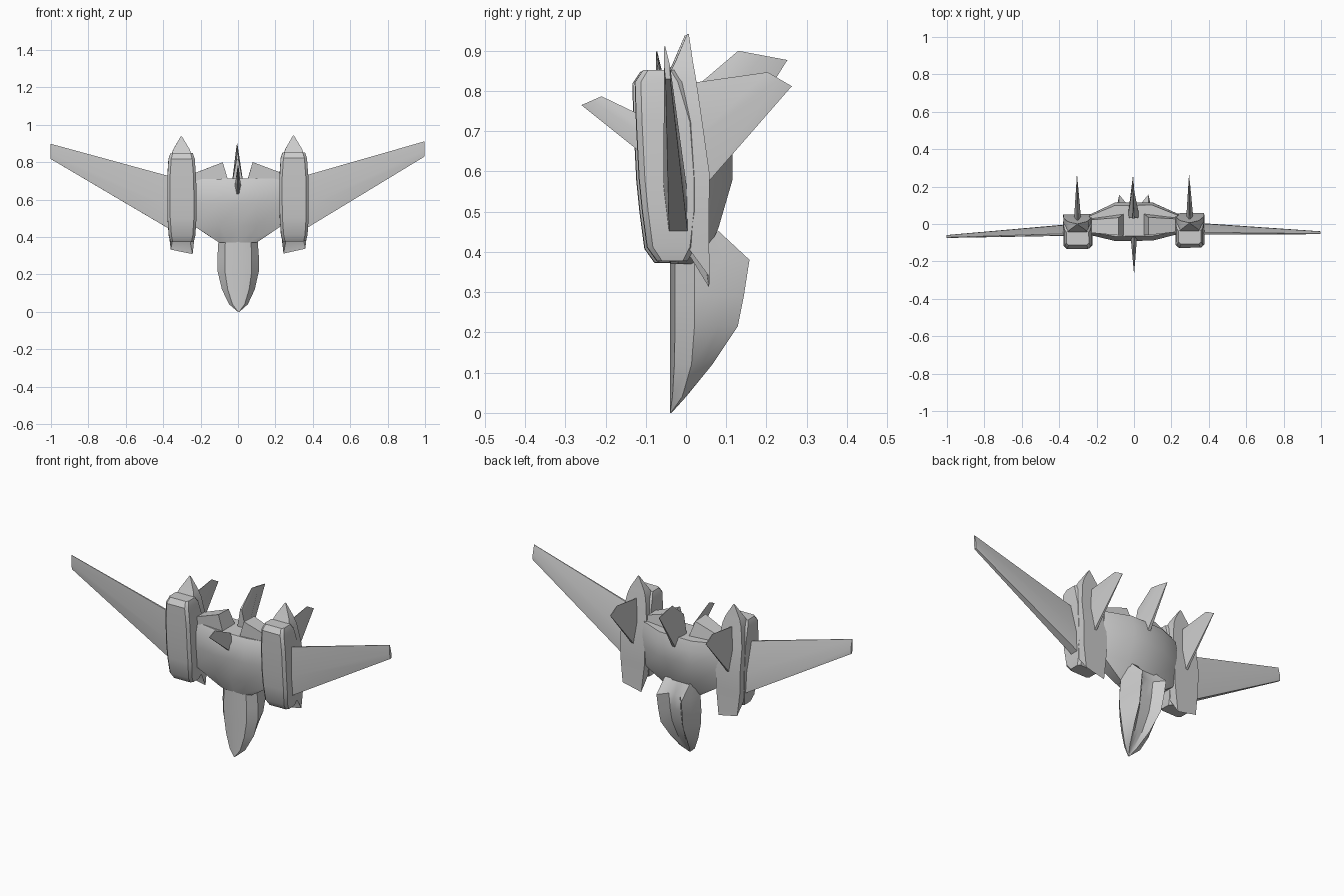
import bpy, bmesh
from math import radians
from mathutils import Matrix, Vector

if "Cube" in bpy.data.objects:
    bpy.data.objects.remove(bpy.data.objects["Cube"])

# The whole craft leans very slightly, nose pointing down at z = 0
PIVOT = Vector((0, 0, 0.45))
LEAN = (Matrix.Translation(PIVOT) @ Matrix.Rotation(0.01, 4, 'Z')
        @ Matrix.Rotation(-0.0065, 4, 'Y') @ Matrix.Translation(-PIVOT))


def loft(name, rings, side=1, angle=35):
    """Skin a list of equal-length rings of (x, y, z); side = -1 mirrors in x."""
    bm = bmesh.new()
    vs = [[bm.verts.new(LEAN @ Vector((p[0] * side, p[1], p[2]))) for p in r] for r in rings]
    n = len(rings[0])
    for a, b in zip(vs, vs[1:]):
        for i in range(n):
            j = (i + 1) % n
            bm.faces.new((a[i], a[j], b[j], b[i]))
    bm.faces.new(vs[0][::-1])
    bm.faces.new(vs[-1])
    bmesh.ops.remove_doubles(bm, verts=bm.verts, dist=0.0003)
    bmesh.ops.recalc_face_normals(bm, faces=bm.faces)
    me = bpy.data.meshes.new(name)
    bm.to_mesh(me)
    bm.free()
    ob = bpy.data.objects.new(name, me)
    bpy.context.collection.objects.link(ob)
    bpy.ops.object.select_all(action='DESELECT')
    ob.select_set(True)
    bpy.context.view_layer.objects.active = ob
    bpy.ops.object.shade_smooth_by_angle(angle=radians(angle))
    return ob


def symmetric(z, half):
    """Closed ring from a half profile whose ends lie on x = 0."""
    return [(x, y, z) for x, y in half] + [(-x, y, z) for x, y in half[-2:0:-1]]


def block(z, cx, hw, y0, y1, c):
    """Rectangle ring with chamfered corners."""
    return [(cx - hw + c, y0, z), (cx + hw - c, y0, z), (cx + hw, y0 + c, z), (cx + hw, y1 - c, z),
            (cx + hw - c, y1, z), (cx - hw + c, y1, z), (cx - hw, y1 - c, z), (cx - hw, y0 + c, z)]


def fin(name, x, root, tip, t, side=1):
    """Tapered fin; root and tip are ((y, z) leading, (y, z) trailing)."""
    rings = []
    for (le, te), h in ((root, t), (tip, 0.003)):
        my, mz = (le[0] + te[0]) / 2, (le[1] + te[1]) / 2
        rings.append([(x - h * 0.4, *le), (x + h * 0.4, *le), (x + h, my, mz),
                      (x + h * 0.15, *te), (x - h * 0.15, *te), (x - h, my, mz)])
    loft(name, rings, side)


# Nose section with two dorsal ridges and a groove between them
nose = []
for z, w, yr, xr, yg in ((0.0, 0.004, -0.036, 0.002, -0.037), (0.04, 0.05, 0.0, 0.024, -0.008),
                         (0.12, 0.088, 0.065, 0.052, 0.04), (0.215, 0.11, 0.128, 0.07, 0.08),
                         (0.29, 0.111, 0.143, 0.075, 0.095), (0.38, 0.105, 0.157, 0.078, 0.105),
                         (0.47, 0.105, 0.06, 0.08, 0.06)):
    k = min(1, w / 0.1)
    nose.append(symmetric(z, [(0, -0.04), (w * 0.65, -0.04 + 0.012 * k), (w, -0.04 + 0.06 * k),
                              ((w + xr) / 2, (yr - 0.04 + 0.07 * k) / 2), (xr, yr), (xr * 0.45, yg), (0, yg)]))
loft("nose_section", nose)

# Broad centre body
body = []
for z, w, yb, s0, s1, yt in ((0.37, 0.1, -0.038, -0.02, 0.02, 0.04), (0.46, 0.235, -0.07, -0.045, 0.035, 0.08),
                             (0.58, 0.24, -0.09, -0.055, 0.05, 0.115), (0.66, 0.24, -0.09, -0.055, 0.05, 0.115),
                             (0.712, 0.235, -0.065, -0.04, 0.045, 0.1)):
    k = min(0.1, w * 0.5)
    body.append(symmetric(z, [(0, yb), (k, yb), (w, s0), (w, s1), (k, yt), (0, yt)]))
loft("centre_body", body)

# Centre fins above and below
fin("dorsal_fin", 0, ((0.04, 0.54), (0.03, 0.815)), ((0.252, 0.877), (0.13, 0.9)), 0.032)
fin("ventral_fin", 0, ((-0.07, 0.613), (-0.07, 0.72)), ((-0.26, 0.765), (-0.21, 0.787)), 0.017)

for side, label in ((1, "right"), (-1, "left")):
    # Lower engine pod
    pod = [block(0.375, 0.3, 0.062, -0.075, 0.0, 0.012), block(0.41, 0.3, 0.071, -0.1, 0.02, 0.014),
           block(0.5, 0.3, 0.077, -0.112, 0.03, 0.014), block(0.58, 0.3, 0.078, -0.12, 0.03, 0.014),
           block(0.72, 0.3, 0.077, -0.127, 0.02, 0.014), block(0.82, 0.3, 0.07, -0.13, -0.01, 0.014),
           block(0.85, 0.3, 0.06, -0.11, -0.03, 0.012)]
    loft(label + "_engine_pod", pod, side)

    # Upper nacelle with raked intake and pointed tail
    nacelle = [[(0.255, 0.045, 0.37), (0.35, 0.045, 0.385), (0.353, 0.008, 0.43), (0.25, 0.008, 0.43)],
               [(0.243, 0.055, 0.31), (0.36, 0.055, 0.335), (0.367, 0.0, 0.41), (0.233, 0.0, 0.40)]]
    for z, hw, y0, y1 in ((0.47, 0.075, -0.03, 0.053), (0.59, 0.077, -0.04, 0.055),
                          (0.72, 0.075, -0.05, 0.037), (0.83, 0.058, -0.05, 0.021),
                          (0.87, 0.044, -0.03, 0.014), (0.94, 0.003, 0.0, 0.004)):
        nacelle.append([(0.3 - hw, y1, z), (0.3 + hw, y1, z), (0.3 + hw, y0, z), (0.3 - hw, y0, z)])
    loft(label + "_upper_nacelle", nacelle, side, 25)

    # Swept wing, blunt leading edge and thin trailing edge
    wing = []
    for x, zl, zt, yc, h in ((0.3, 0.405, 0.708, -0.022, 0.025), (0.375, 0.45, 0.73, -0.023, 0.023),
                             (1.0, 0.824, 0.905, -0.055, 0.006)):
        zm = zl + (zt - zl) * 0.4
        wing.append([(x, yc - h, zl), (x, yc + h, zl), (x, yc + h * 0.9, zm),
                     (x, yc - h * 1.1, zt), (x, yc - h * 1.5, zt), (x, yc - h * 1.6, zm)])
    loft(label + "_wing", wing, side)

    # Fin on top of the nacelle
    fin(label + "_nacelle_fin", 0.3, ((0.02, 0.535), (0.01, 0.818)), ((0.26, 0.81), (0.2, 0.845)), 0.02, side)

    # Angled exhaust block at the rear
    exhaust = [[(0.045, -0.06, 0.68), (0.235, -0.045, 0.68), (0.235, 0.035, 0.68), (0.045, 0.06, 0.68)],
               [(0.08, -0.06, 0.8), (0.225, -0.045, 0.745), (0.225, 0.025, 0.745), (0.08, 0.035, 0.795)]]
    loft(label + "_exhaust", exhaust, side)
